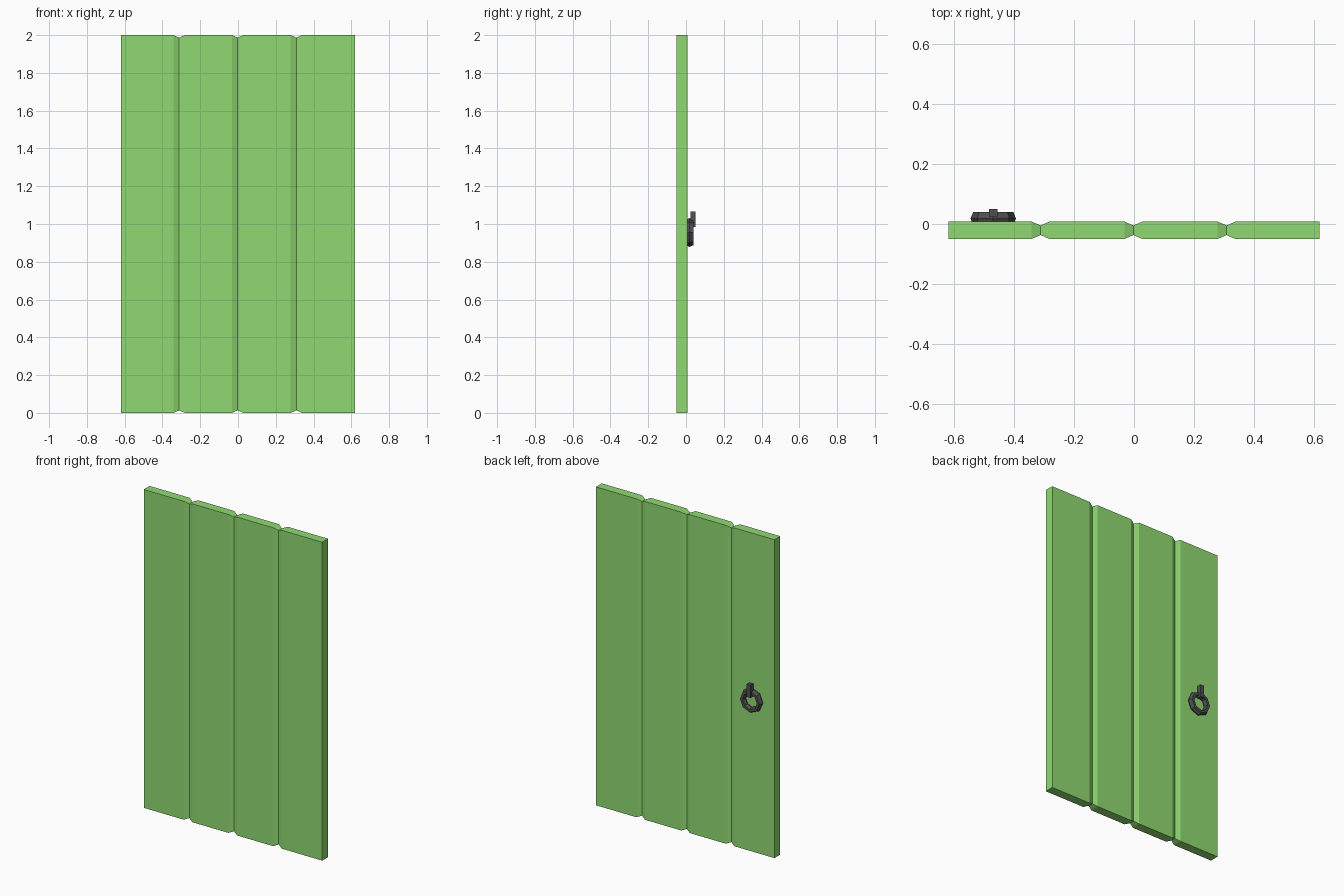
import bpy, bmesh
from math import sin, cos, pi

if "Cube" in bpy.data.objects:
    bpy.data.objects.remove(bpy.data.objects["Cube"])

def material(name, rgb):
    m = bpy.data.materials.new(name)
    m.diffuse_color = (*rgb, 1)
    m.use_nodes = True
    m.node_tree.nodes["Principled BSDF"].inputs["Base Color"].default_value = m.diffuse_color
    return m

def finish(bm, name, mat):
    bmesh.ops.recalc_face_normals(bm, faces=bm.faces)
    me = bpy.data.meshes.new(name)
    bm.to_mesh(me)
    bm.free()
    ob = bpy.data.objects.new(name, me)
    bpy.context.collection.objects.link(ob)
    me.materials.append(mat)
    return ob

def skin(bm, loops, closed):
    n = len(loops)
    for i in range(n if closed else n - 1):
        a, b = loops[i], loops[(i + 1) % n]
        for j in range(len(a)):
            k = (j + 1) % len(a)
            bm.faces.new((a[j], a[k], b[k], b[j]))
    if not closed:
        bm.faces.new(loops[0])
        bm.faces.new(loops[-1])

green = material("green_paint", (0.28, 0.7, 0.17))
iron = material("dark_iron", (0.08, 0.08, 0.085))

# Door panel: rectangular sections pinched at each groove between planks
W, YC, HALF, CH = 0.62, -0.021, 0.029, 0.03
sections = [(-W, 0)]
for g in (-0.312, -0.002, 0.309):
    sections += [(g - CH, 0), (g, 0.013), (g + CH, 0)]
sections.append((W, 0))
bm = bmesh.new()
loops = []
for x, d in sections:
    h = HALF - d
    loops.append([bm.verts.new(p) for p in (
        (x, YC - h, d), (x, YC + h, d), (x, YC + h, 2 - d), (x, YC - h, 2 - d))])
skin(bm, loops, False)
finish(bm, "plank_door", green)

# Ring pull: low-poly cross-section swept around eight sides
profile = [(0.067, 0.040), (0.076, 0.018), (0.072, 0.009),
           (0.048, 0.009), (0.042, 0.018), (0.050, 0.040)]
bm = bmesh.new()
loops = []
for i in range(8):
    a = i * pi / 4
    loops.append([bm.verts.new((-0.47 + r * cos(a), y, 0.955 + r * sin(a)))
                  for r, y in profile])
skin(bm, loops, True)
finish(bm, "ring_pull", iron)

# Small block that holds the ring
bm = bmesh.new()
bmesh.ops.create_cube(bm, size=1)
for v in bm.verts:
    v.co = (-0.47 + v.co.x * 0.028, 0.037 + v.co.y * 0.027, 1.025 + v.co.z * 0.08)
finish(bm, "ring_bracket", iron)
